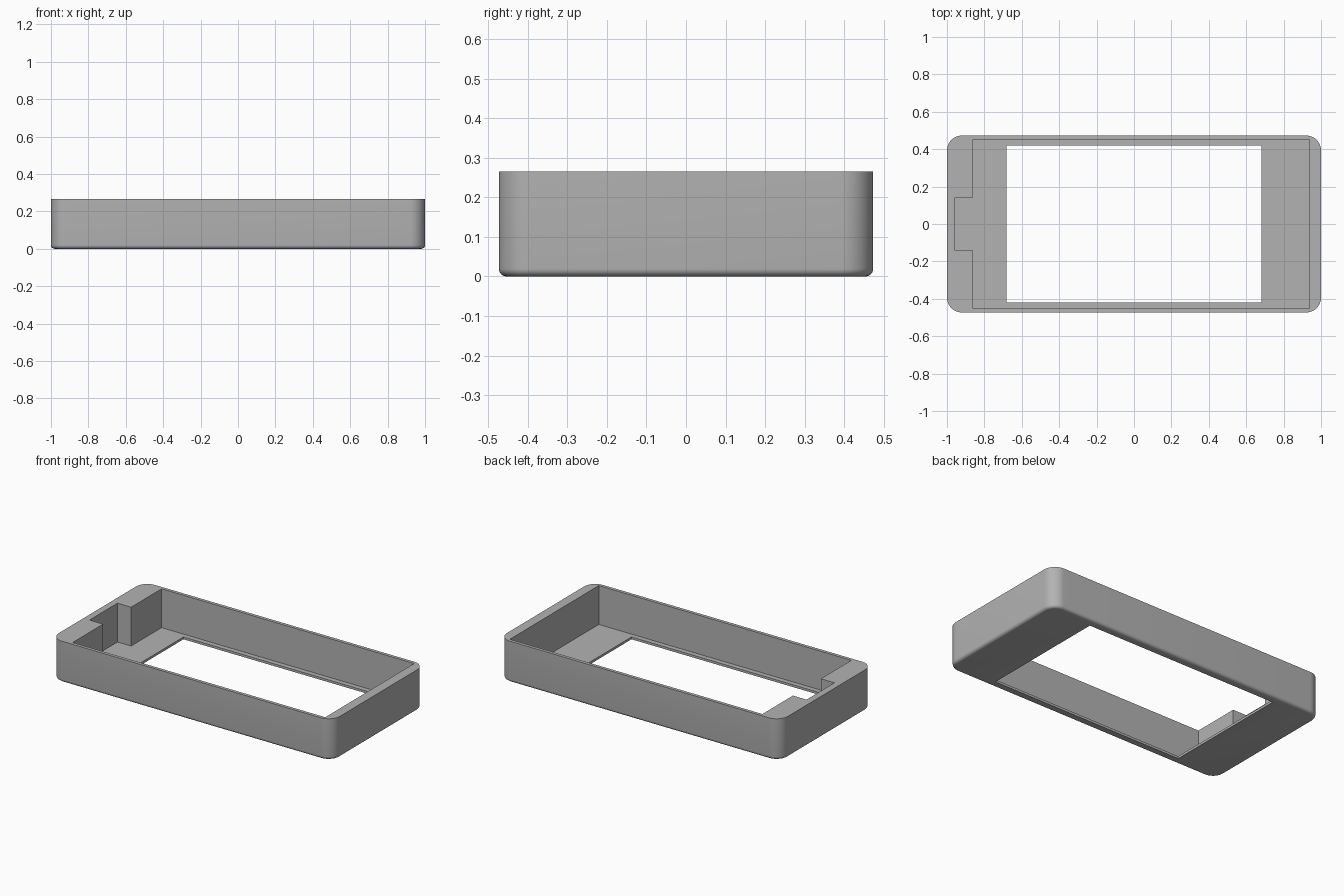
import bpy, bmesh, math

if "Cube" in bpy.data.objects:
    bpy.data.objects.remove(bpy.data.objects["Cube"])

HX, HY, H = 1.0, 0.473, 0.265       # outer half sizes and height
R, FILLET, FLOOR = 0.08, 0.02, 0.015

grey = bpy.data.materials.new("grey plastic")
grey.diffuse_color = (0.45, 0.45, 0.45, 1)
grey.use_nodes = True
grey.node_tree.nodes["Principled BSDF"].inputs["Base Color"].default_value = grey.diffuse_color


def new_object(name, bm):
    bmesh.ops.recalc_face_normals(bm, faces=bm.faces)
    mesh = bpy.data.meshes.new(name)
    bm.to_mesh(mesh)
    bm.free()
    mesh.materials.append(grey)
    ob = bpy.data.objects.new(name, mesh)
    bpy.context.collection.objects.link(ob)
    return ob


def rounded_loop(inset, n=12):
    """Rounded rectangle outline, pulled in by inset."""
    r = R - inset
    pts = []
    for k, (sx, sy) in enumerate([(1, 1), (-1, 1), (-1, -1), (1, -1)]):
        for i in range(n + 1):
            a = math.pi / 2 * (k + i / n)
            pts.append((sx * (HX - R) + r * math.cos(a),
                        sy * (HY - R) + r * math.sin(a)))
    return pts


def prism(name, pts, z0, z1):
    bm = bmesh.new()
    face = bm.faces.new([bm.verts.new((x, y, z0)) for x, y in pts])
    ext = bmesh.ops.extrude_face_region(bm, geom=[face])
    bmesh.ops.translate(bm, vec=(0, 0, z1 - z0),
                        verts=[v for v in ext["geom"] if isinstance(v, bmesh.types.BMVert)])
    return new_object(name, bm)


# Outer body: rounded block with a filleted bottom edge
levels = []
for i in range(7):
    a = math.pi / 2 * i / 6
    levels.append((FILLET * (1 - math.sin(a)), FILLET * (1 - math.cos(a))))
levels.append((0, H))
bm = bmesh.new()
rings = [[bm.verts.new((x, y, z)) for x, y in rounded_loop(inset)] for inset, z in levels]
for lo, hi in zip(rings, rings[1:]):
    for i in range(len(lo)):
        j = (i + 1) % len(lo)
        bm.faces.new((lo[i], lo[j], hi[j], hi[i]))
bm.faces.new(rings[0])
bm.faces.new(rings[-1])
case = new_object("open_case", bm)

# Inner pocket with the side notch, and the window through the floor
CX0, CX1, CY, NX, NY = -0.86, 0.937, 0.452, -0.957, 0.142
pocket = prism("pocket_cutter", [(CX0, -CY), (CX1, -CY), (CX1, CY), (CX0, CY),
                                 (CX0, NY), (NX, NY), (NX, -NY), (CX0, -NY)], FLOOR, H + 0.1)
window = prism("window_cutter", [(-0.682, -0.42), (0.682, -0.42),
                                 (0.682, 0.42), (-0.682, 0.42)], -0.1, H)

bpy.context.view_layer.objects.active = case
case.select_set(True)
for cutter in (pocket, window):
    mod = case.modifiers.new("cut", "BOOLEAN")
    mod.operation, mod.solver, mod.object = "DIFFERENCE", "EXACT", cutter
    bpy.ops.object.modifier_apply(modifier=mod.name)
    bpy.data.objects.remove(cutter)

bpy.ops.object.shade_smooth_by_angle(angle=math.radians(30))
